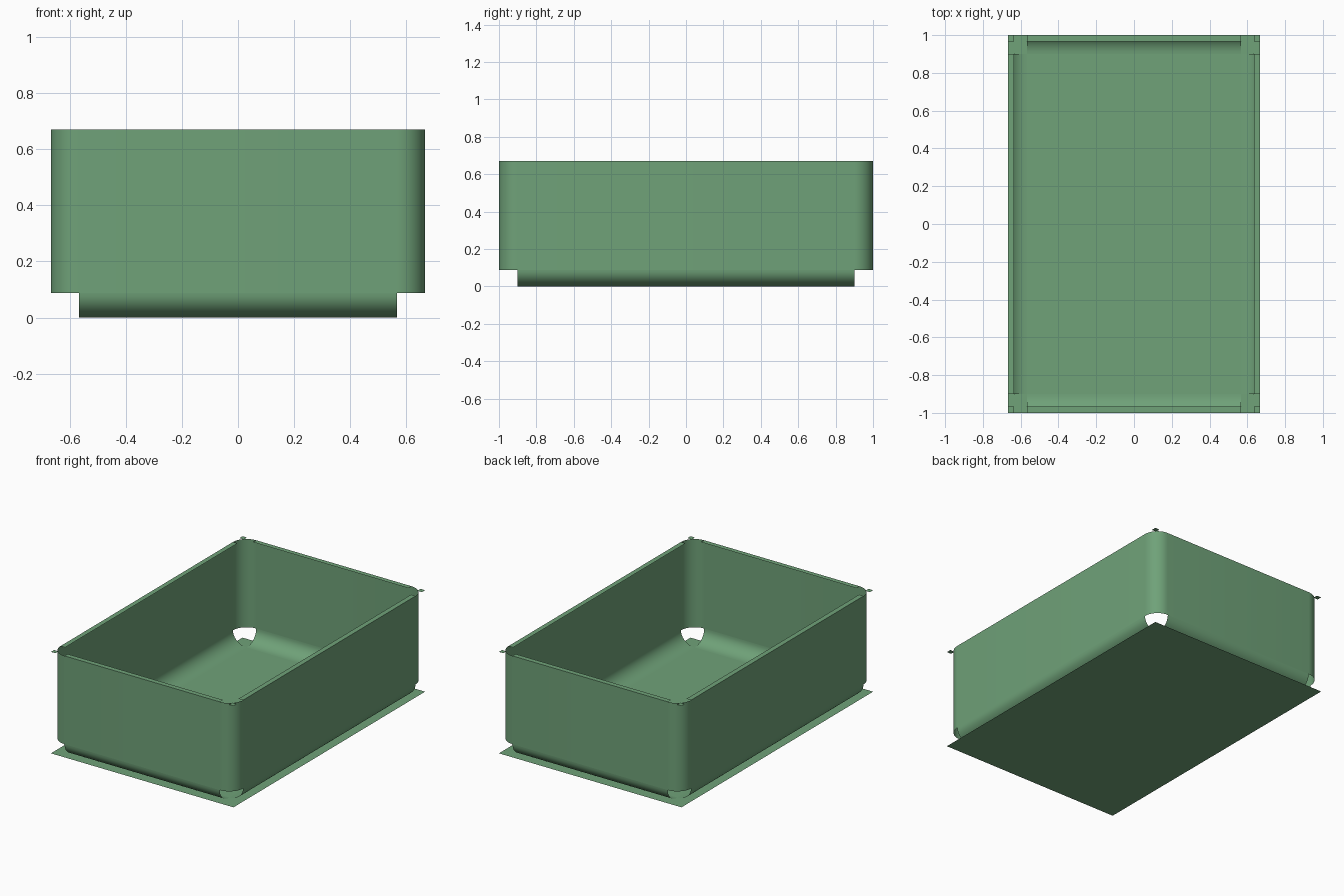
import bpy, bmesh
from math import sin, cos, pi

if "Cube" in bpy.data.objects:
    bpy.data.objects.remove(bpy.data.objects["Cube"])

HX, HY, TOP = 0.667, 1.0, 0.67   # half width, half length, height
R, RZ = 0.10, 0.087              # corner radius, bottom curve height
LIP = 0.033                      # rim width
N = 12                           # segments per quarter round

mat = bpy.data.materials.new("green")
mat.diffuse_color = (0.16, 0.36, 0.19, 1)
mat.use_nodes = True
mat.node_tree.nodes["Principled BSDF"].inputs["Base Color"].default_value = mat.diffuse_color


def finish(name, bm, smooth=False):
    bmesh.ops.remove_doubles(bm, verts=bm.verts, dist=1e-5)
    me = bpy.data.meshes.new(name)
    bm.to_mesh(me)
    bm.free()
    ob = bpy.data.objects.new(name, me)
    bpy.context.collection.objects.link(ob)
    me.materials.append(mat)
    if smooth:
        bpy.ops.object.select_all(action='DESELECT')
        ob.select_set(True)
        bpy.context.view_layer.objects.active = ob
        bpy.ops.object.shade_smooth_by_angle()
    return ob


def quad(bm, *pts):
    bm.faces.new([bm.verts.new(p) for p in pts])


def rect(bm, x0, x1, y0, y1, z):
    quad(bm, (x0, y0, z), (x1, y0, z), (x1, y1, z), (x0, y1, z))


# Walls: rounded rectangle raised above the open bottom corners
bm = bmesh.new()
ring = []
for k, (sx, sy) in enumerate([(1, 1), (-1, 1), (-1, -1), (1, -1)]):
    for i in range(N + 1):
        a = (k + i / N) * pi / 2
        ring.append((sx * (HX - R) + R * cos(a), sy * (HY - R) + R * sin(a)))
for (ax, ay), (bx, by) in zip(ring, ring[1:] + ring[:1]):
    quad(bm, (ax, ay, RZ), (bx, by, RZ), (bx, by, TOP), (ax, ay, TOP))

# Curved strips from the walls to the floor, along straight sides only
curve = [(R * (1 - cos(i / N * pi / 2)), RZ * (1 - sin(i / N * pi / 2))) for i in range(N + 1)]
X, Y = HX - R, HY - R
for s in (1, -1):
    for (d0, z0), (d1, z1) in zip(curve, curve[1:]):
        quad(bm, (s * (HX - d0), -s * Y, z0), (s * (HX - d0), s * Y, z0),
             (s * (HX - d1), s * Y, z1), (s * (HX - d1), -s * Y, z1))
        quad(bm, (s * X, s * (HY - d0), z0), (-s * X, s * (HY - d0), z0),
             (-s * X, s * (HY - d1), z1), (s * X, s * (HY - d1), z1))
finish("walls", bm, True)

# Floor sheet with square corners, a hair below the curved strips
bm = bmesh.new()
rect(bm, -HX, HX, -HY, HY, 0)
bmesh.ops.reverse_faces(bm, faces=bm.faces)
finish("floor", bm)

# Flat rim strips along the four sides
bm = bmesh.new()
for x in (-HX, HX - LIP):
    rect(bm, x, x + LIP, -Y, Y, TOP)
for y in (-HY, HY - LIP):
    rect(bm, -X, X, y, y + LIP, TOP)
finish("rim", bm)

# Small square tabs at the rim corners
bm = bmesh.new()
for x in (-HX, HX - LIP):
    for y in (-HY, HY - LIP):
        rect(bm, x, x + LIP, y, y + LIP, TOP)
finish("corner_tabs", bm)
